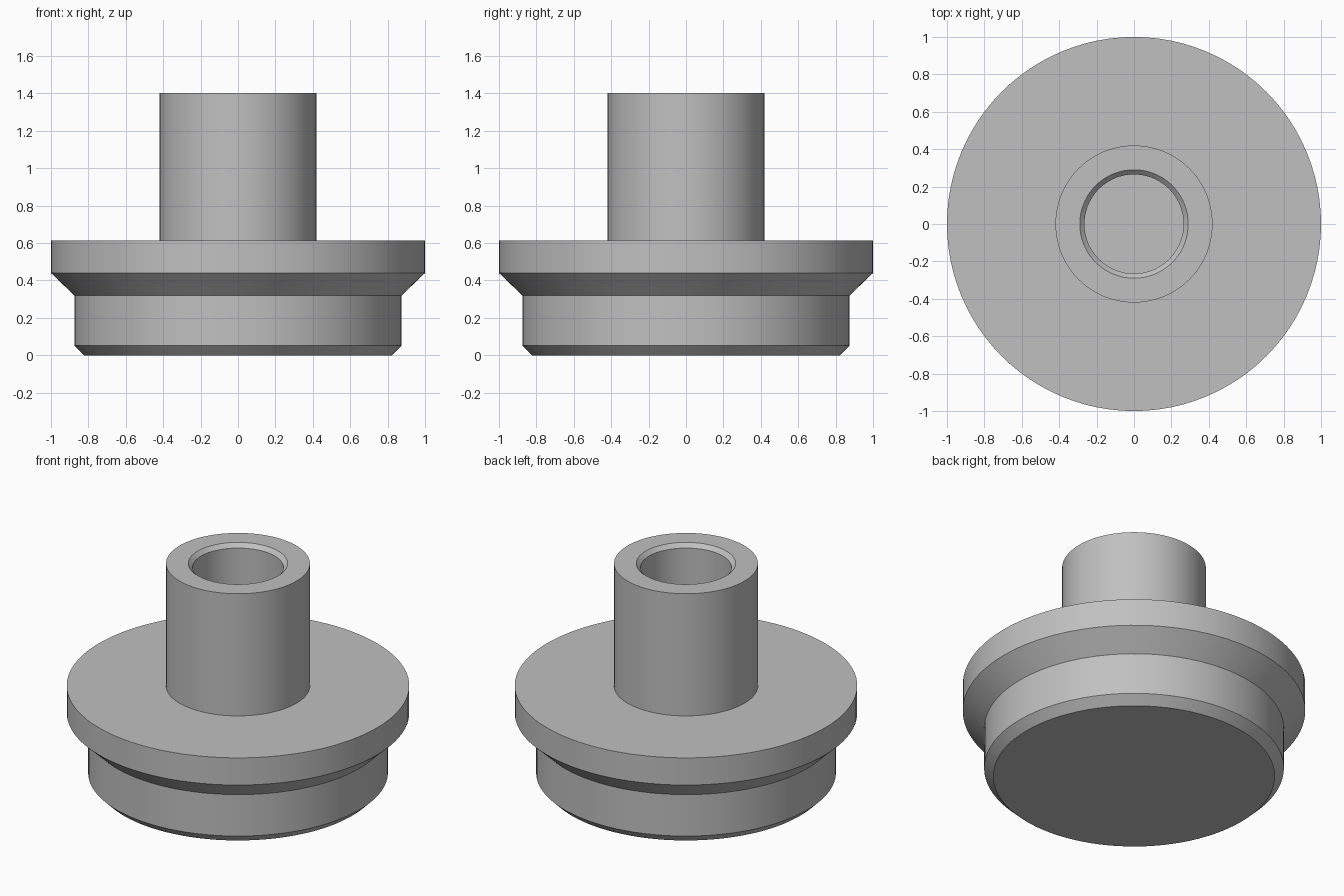
import bpy, bmesh, math

if "Cube" in bpy.data.objects:
    bpy.data.objects.remove(bpy.data.objects["Cube"])

SEGMENTS = 96

metal = bpy.data.materials.new("grey metal")
metal.diffuse_color = (0.53, 0.53, 0.53, 1)
metal.use_nodes = True
metal.node_tree.nodes["Principled BSDF"].inputs["Base Color"].default_value = metal.diffuse_color


def lathe(name, profile):
    """Revolve a (radius, height) profile around z; both ends close on the axis."""
    bm = bmesh.new()
    rings = []
    for r, z in profile:
        rings.append([bm.verts.new((r * math.cos(a), r * math.sin(a), z))
                      for a in (2 * math.pi * i / SEGMENTS for i in range(SEGMENTS))])
    for low, high in zip(rings, rings[1:]):
        for i in range(SEGMENTS):
            j = (i + 1) % SEGMENTS
            bm.faces.new((low[i], low[j], high[j], high[i]))
    bm.faces.new(rings[0][::-1])
    bm.faces.new(rings[-1])
    mesh = bpy.data.meshes.new(name)
    bm.to_mesh(mesh)
    bm.free()
    mesh.materials.append(metal)
    obj = bpy.data.objects.new(name, mesh)
    bpy.context.collection.objects.link(obj)
    bpy.context.view_layer.objects.active = obj
    obj.select_set(True)
    bpy.ops.object.shade_smooth_by_angle(angle=math.radians(25))
    obj.select_set(False)
    return obj


# Flanged base, hollow neck and chamfered blind bore in one turned profile
lathe("flanged_bushing", [
    (0.822, 0.0), (0.875, 0.053),       # bottom chamfer
    (0.875, 0.32), (1.0, 0.44),         # lower body and cone under the flange
    (1.0, 0.615), (0.42, 0.615),        # flange rim and top
    (0.42, 1.402), (0.29, 1.402),       # neck
    (0.265, 1.377), (0.265, 0.615),     # bore chamfer, wall and floor
])
